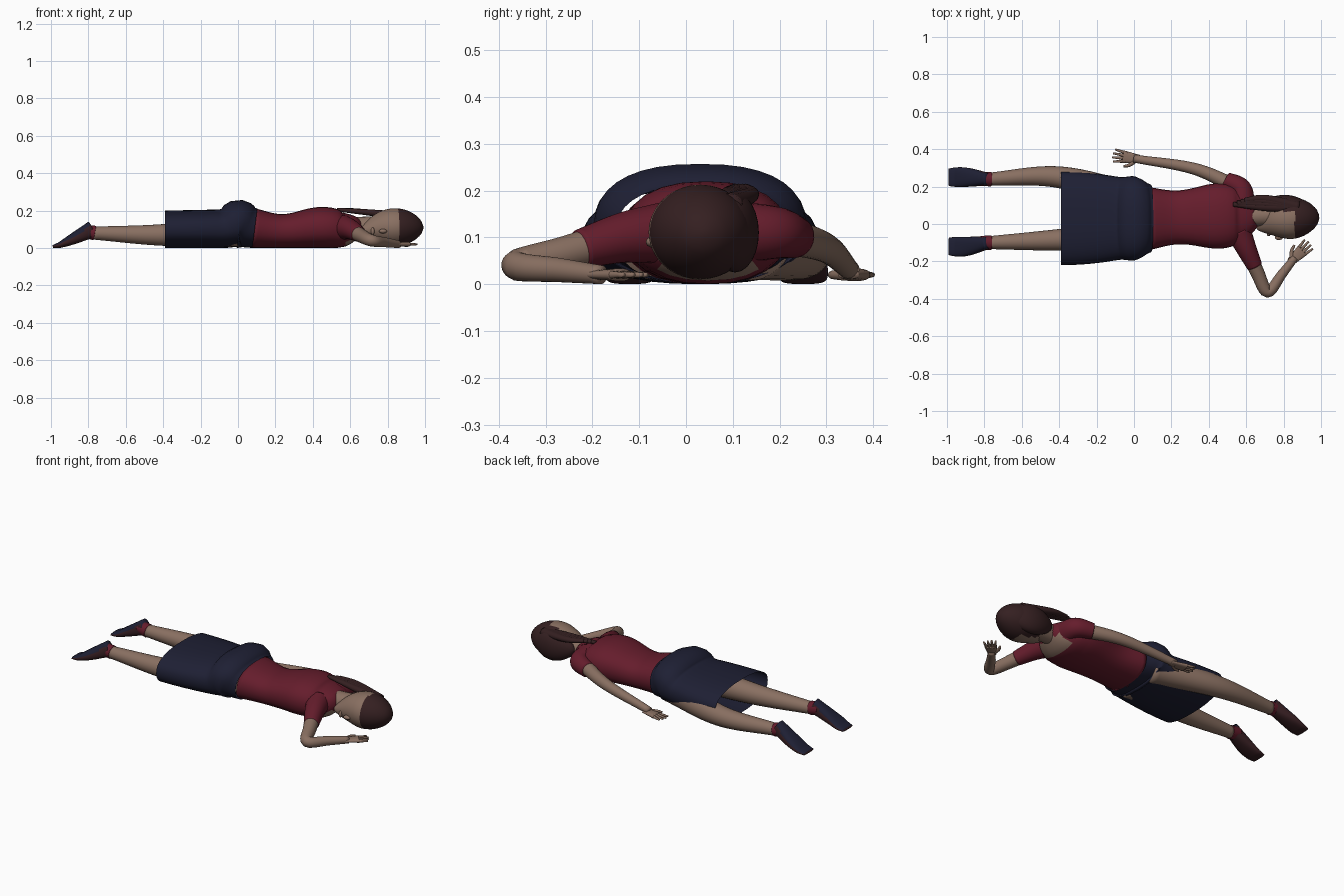
import bpy, bmesh, math
from mathutils import Vector

cube = bpy.data.objects.get("Cube")
if cube:
    bpy.data.objects.remove(cube)


def material(name, *colour):
    mat = bpy.data.materials.new(name)
    mat.use_nodes = True
    mat.diffuse_color = (*colour, 1)
    shader = mat.node_tree.nodes["Principled BSDF"]
    shader.inputs["Base Color"].default_value = (*colour, 1)
    shader.inputs["Roughness"].default_value = 0.9
    return mat


skin = material("skin", 0.25, 0.16, 0.12)
red = material("red shirt", 0.13, 0.012, 0.025)
navy = material("navy cloth", 0.013, 0.014, 0.034)
hair = material("brown hair", 0.035, 0.014, 0.015)
leather = material("shoe leather", 0.04, 0.014, 0.017)


def finish(name, bm, materials, rule=None):
    """Turn the mesh into a smooth object, colouring faces by an optional rule."""
    bmesh.ops.recalc_face_normals(bm, faces=bm.faces)
    bm.normal_update()
    for face in bm.faces:
        face.smooth = True
        if rule:
            face.material_index = int(rule(face.calc_center_median(), face.normal))
    mesh = bpy.data.meshes.new(name)
    bm.to_mesh(mesh)
    bm.free()
    for mat in materials:
        mesh.materials.append(mat)
    obj = bpy.data.objects.new(name, mesh)
    bpy.context.collection.objects.link(obj)


def along_path(path, t):
    """Point on a smooth curve through the path, with t running from zero to one."""
    points = [Vector(p) for p in path]
    points = [2 * points[0] - points[1], *points, 2 * points[-1] - points[-2]]
    spans = len(path) - 1
    i = min(int(t * spans), spans - 1)
    u = t * spans - i
    a, b, c, d = points[i:i + 4]
    return b + u / 2 * (c - a + u * (2 * a - 5 * b + 4 * c - d + u * (3 * b - a - 3 * c + d)))


def power_wave(value, power):
    return math.copysign(abs(value) ** (2 / power), value)


def tube(name, path, width, height, materials, rule=None, power=2, caps=True, sides=24, steps=24):
    """Sweep an oval along a path; half width and half height are functions of t.
    Parts that would sink into the floor are lifted to rest on it."""
    bm = bmesh.new()
    stations = [i / steps for i in range(steps + 1)]
    centres = [along_path(path, t) for t in stations]
    for centre, t in zip(centres, stations):
        centre.z = max(centre.z, height(t))
    rings = []
    for i, t in enumerate(stations):
        forward = (centres[min(i + 1, steps)] - centres[max(i - 1, 0)]).normalized()
        side = forward.cross(Vector((0, 0, 1))).normalized()
        up = side.cross(forward)
        ring = []
        for k in range(sides):
            angle = math.tau * k / sides
            across = side * power_wave(math.cos(angle), power) * width(t)
            above = up * power_wave(math.sin(angle), power) * height(t)
            ring.append(bm.verts.new(centres[i] + across + above))
        rings.append(ring)
    for ring, following in zip(rings, rings[1:]):
        for k in range(sides):
            bm.faces.new((ring[k - 1], ring[k], following[k], following[k - 1]))
    if caps:
        bm.faces.new(rings[0])
        bm.faces.new(rings[-1])
    finish(name, bm, materials, rule)


def limb(name, path, start, end, mat, flat=1, **options):
    """Round tube that tapers evenly from the start radius to the end radius."""
    def radius(t):
        return start + (end - start) * t
    tube(name, path, radius, lambda t: radius(t) * flat, [mat], **options)


def blob(name, centre, radii, mat):
    bm = bmesh.new()
    bmesh.ops.create_uvsphere(bm, u_segments=16, v_segments=10, radius=1)
    bmesh.ops.scale(bm, vec=radii, verts=bm.verts)
    bmesh.ops.translate(bm, vec=centre, verts=bm.verts)
    finish(name, bm, [mat])


# Shirt: narrow waist, rounded shoulders, open neckline at the chest
def shirt_width(t):
    waist = 0.16 + 0.016 * math.cos(1 + 8 * t)
    return waist * (1 - 0.6 * t ** 10)


def is_neckline(centre, normal):
    return centre.x > 0.56 and centre.z < 0.08 and abs(centre.y - 0.04) < 0.1


tube("shirt_body", [(0.08, 0.03, 0), (0.66, 0.05, 0.12)], shirt_width,
     lambda t: shirt_width(t) * 0.63, [red, skin], is_neckline, power=2.3)


# Skirt: open hem and a raised seat near the waistband
def seat(t):
    return math.exp(-((t - 0.82) / 0.1) ** 2)


tube("skirt", [(-0.39, 0.03, 0), (0.09, 0.03, 0)],
     lambda t: 0.25 - 0.07 * t * t + 0.022 * seat(t),
     lambda t: 0.1 + 0.005 * t + 0.025 * seat(t),
     [navy], power=2.4, caps=False, sides=36)

# Legs, socks and shoes with dark soles
for name, hip, knee, ankle, toe in (("left", 0.14, 0.25, 0.24, 0.25),
                                    ("right", -0.06, -0.085, -0.1, -0.12)):
    limb(name + "_leg", [(0, hip, 0.09), (-0.4, knee, 0.07), (-0.78, ankle, 0.08)],
         0.082, 0.034, skin)
    limb(name + "_sock", [(-0.765, ankle, 0.08), (-0.82, ankle, 0.09)], 0.039, 0.036, red)
    tube(name + "_shoe", [(-0.78, ankle, 0.1), (-0.9, toe, 0.04), (-0.99, toe, 0)],
         lambda t: 0.033 + 0.02 * math.sin(2.4 * t),
         lambda t: 0.045 - 0.037 * t,
         [leather, navy], lambda centre, normal: normal.z > 0.35, power=2.5)

# Sleeves and arms: one trailing back, one bent beside the face
limb("left_sleeve", [(0.58, 0.1, 0.11), (0.57, 0.19, 0.11), (0.49, 0.235, 0.1)], 0.068, 0.044, red)
limb("left_arm", [(0.58, 0.18, 0.11), (0.33, 0.293, 0.08), (0, 0.35, 0.03)], 0.043, 0.021, skin)
limb("right_sleeve", [(0.56, -0.04, 0.11), (0.6, -0.13, 0.1), (0.645, -0.225, 0.075)],
     0.067, 0.042, red)
limb("right_arm", [(0.6, -0.13, 0.1), (0.66, -0.26, 0.065), (0.715, -0.363, 0.04),
                   (0.79, -0.27, 0.03), (0.86, -0.18, 0.02)], 0.043, 0.02, skin)


def hand(name, wrist, degrees):
    """Flat palm with a thumb and four spread fingers, pointing along an angle."""
    turn = math.radians(degrees)
    ahead = Vector((math.cos(turn), math.sin(turn), 0))
    across = Vector((-ahead.y, ahead.x, 0))
    wrist = Vector(wrist)
    limb(name + "_palm", [wrist - ahead * 0.02, wrist + ahead * 0.07], 0.022, 0.034, skin,
         flat=0.4, power=2.5)
    for finger in range(4):
        spread = across * (1.5 - finger)
        reach = 0.13 - 0.008 * abs(finger - 1.3)
        limb(f"{name}_finger_{finger + 1}",
             [wrist + ahead * 0.05 + spread * 0.014, wrist + ahead * reach + spread * 0.022],
             0.01, 0.005, skin, sides=10, steps=4)
    limb(name + "_thumb", [wrist + across * 0.01, wrist + ahead * 0.03 + across * 0.04,
                           wrist + ahead * 0.06 + across * 0.05],
         0.013, 0.006, skin, sides=10, steps=8)


hand("left_hand", (0.01, 0.35, 0.02), 172)
hand("right_hand", (0.85, -0.19, 0.02), 44)


# Neck and head: narrow chin, round crown, hair cap over the top and back
def head_width(t):
    return 0.01 + 0.1 * math.sin(math.pi * t ** 1.4) ** 0.6


limb("neck", [(0.57, 0.04, 0.11), (0.78, 0.05, 0.11)], 0.055, 0.06, skin)
tube("head", [(0.655, -0.02, 0.09), (0.8, 0.025, 0.11), (0.99, 0.04, 0.11)],
     head_width, lambda t: head_width(t) * 0.92, [skin, hair],
     lambda centre, normal: centre.x > 0.86 or centre.y > 0.07, sides=36, steps=40)
tube("back_hair", [(0.67, 0.1, 0.12), (0.82, 0.105, 0.11), (0.96, 0.07, 0.11)],
     lambda t: 0.005 + 0.045 * math.sin(math.pi * t) ** 0.6,
     lambda t: 0.005 + 0.08 * math.sin(math.pi * t) ** 0.6, [hair])
blob("nose", (0.775, -0.07, 0.09), (0.022, 0.016, 0.012), skin)
blob("lips", (0.72, -0.055, 0.09), (0.01, 0.01, 0.02), skin)

# Long locks falling over the upper back
for lock in range(4):
    y = 0.09 + 0.015 * lock
    tip = 0.53 + 0.02 * lock
    limb(f"hair_lock_{lock + 1}",
         [(0.88, 0.09, 0.17), (0.7, y, 0.19), (tip, 0.06 + y / 2, 0.205)],
         0.03, 0.012, hair, flat=0.8, sides=12)
